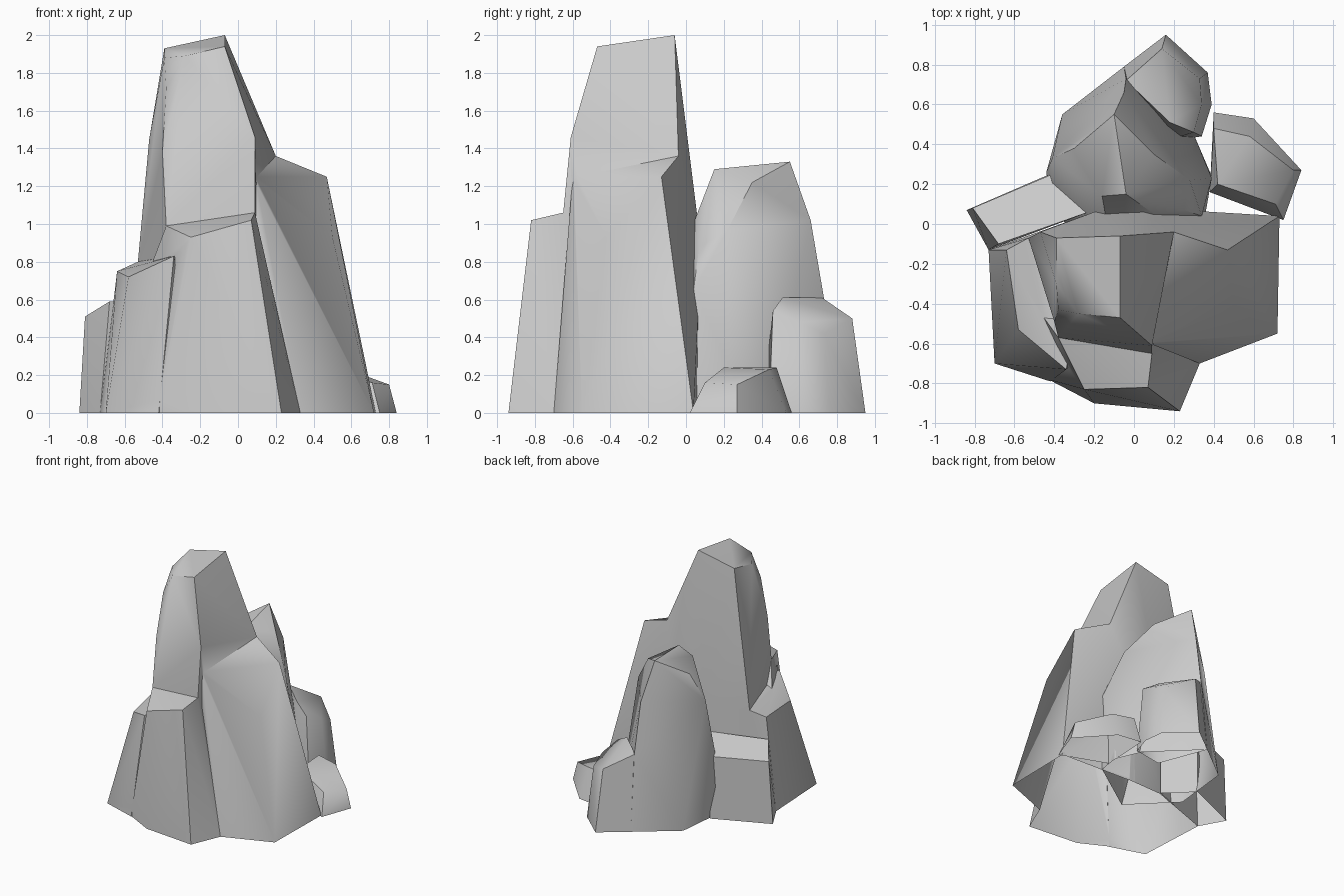
import bpy
import bmesh

default_cube = bpy.data.objects.get("Cube")
if default_cube:
    bpy.data.objects.remove(default_cube, do_unlink=True)

MERGE_ANGLE = 0.06

# Single stone colour
stone = bpy.data.materials.new("stone_grey")
stone.use_nodes = True
stone_colour = (.6, .6, .6, 1)
stone.diffuse_color = stone_colour
for node in stone.node_tree.nodes:
    if node.type == "BSDF_PRINCIPLED":
        node.inputs["Base Color"].default_value = stone_colour
        node.inputs["Roughness"].default_value = .9


def chiselled_block(name, footprint, crown):
    """Wrap a faceted stone around a ground outline and its upper corners."""
    bm = bmesh.new()
    for x, y in footprint:
        bm.verts.new((x, y, 0))
    for corner in crown:
        bm.verts.new(corner)
    bmesh.ops.convex_hull(bm, input=bm.verts[:])
    loose = [vert for vert in bm.verts if not vert.link_faces]
    bmesh.ops.delete(bm, geom=loose, context="VERTS")
    bmesh.ops.recalc_face_normals(bm, faces=bm.faces[:])
    mesh = bpy.data.meshes.new(name)
    bm.to_mesh(mesh)
    bm.free()
    mesh.materials.append(stone)
    block = bpy.data.objects.new(name, mesh)
    bpy.context.collection.objects.link(block)
    return block


def make_active(block):
    bpy.ops.object.select_all(action="DESELECT")
    block.select_set(True)
    bpy.context.view_layer.objects.active = block


def fuse(target, addition):
    """Merge one stone into another and remove the leftover helper."""
    make_active(target)
    union = target.modifiers.new("fuse", "BOOLEAN")
    union.operation = "UNION"
    union.solver = "EXACT"
    union.object = addition
    bpy.ops.object.modifier_apply(modifier=union.name)
    bpy.data.objects.remove(addition, do_unlink=True)


def finish(block, smooth_angle):
    """Open the underside, merge flat facets and soften shallow edges."""
    bm = bmesh.new()
    bm.from_mesh(block.data)
    underside = [face for face in bm.faces
                 if all(abs(vert.co.z) < .001 for vert in face.verts)]
    bmesh.ops.delete(bm, geom=underside, context="FACES")
    bmesh.ops.dissolve_limit(bm, angle_limit=MERGE_ANGLE,
                             verts=bm.verts[:], edges=bm.edges[:])
    bm.to_mesh(block.data)
    bm.free()
    make_active(block)
    bpy.ops.object.shade_smooth_by_angle(angle=smooth_angle)


# Front buttress carrying the ledge
main_peak = chiselled_block(
    "main_peak",
    footprint=[(-.43, -.78), (-.2, -.9), (.23, -.94), (.33, -.7),
               (-.5, -.2), (-.2, .05), (.1, .05)],
    crown=[(-.38, -.57, .99), (.09, -.65, 1.06), (.07, -.82, 1.02),
           (-.25, -.83, .93), (-.46, -.46, .78)])

# Low shoulder on the left
left_shoulder = chiselled_block(
    "left_shoulder",
    footprint=[(-.7, -.7), (-.42, -.79), (-.73, -.13), (-.2, .06),
               (-.2, -.6)],
    crown=[(-.64, -.13, .75), (-.58, -.53, .72), (-.46, -.5, .78),
           (-.34, -.73, .83), (-.53, -.07, .8), (-.3, -.3, .8),
           (-.2, .05, .8)])

# Tall spire rising from the buttress
spire = chiselled_block(
    "spire",
    footprint=[(-.4, -.4), (.1, -.4), (-.2, .06), (.1, .07)],
    crown=[(-.39, -.07, 1.93), (-.07, -.06, 2), (-.07, -.47, 1.94),
           (-.28, -.45, 1.89), (-.39, -.3, 1.88), (-.38, -.43, 1.72),
           (-.4, -.49, 1.38), (.09, -.61, 1.46), (.09, -.65, 1.06),
           (-.38, -.57, .99), (-.47, -.04, 1.45), (-.53, -.07, .8),
           (.2, -.04, 1.36), (.07, .08, .88), (-.2, .06, .8)])

# Broad shoulder falling away to the right
right_shoulder = chiselled_block(
    "right_shoulder",
    footprint=[(.33, -.7), (.72, -.55), (.73, .04), (.05, .07), (.1, -.6)],
    crown=[(.2, -.04, 1.36), (.47, -.13, 1.25), (.22, -.47, 1.2),
           (.5, -.42, .93), (.07, .08, .88), (.08, -.6, 1.25),
           (0, -.1, 1.33)])

for lump in (left_shoulder, spire, right_shoulder):
    fuse(main_peak, lump)

# Low block on the left
left_block = chiselled_block(
    "left_block",
    footprint=[(-.84, .07), (-.73, -.13), (-.2, .07), (-.4, .26)],
    crown=[(-.81, .08, .51), (-.68, -.1, .59), (-.2, .07, .6),
           (-.41, .25, .51)])

# Second peak behind the spire, its foot running under the main peak
rear_peak = chiselled_block(
    "rear_peak",
    footprint=[(-.41, .07), (-.36, .55), (-.05, .79), (.3, .45),
               (.39, .24), (.36, .06), (.28, .02), (-.09, -.25)],
    crown=[(-.1, .55, 1.33), (.1, .35, 1.22), (.28, .22, .97),
           (-.04, .15, 1.29), (-.16, .14, 1.23), (-.3, .38, 1.21),
           (-.41, .33, 1), (-.44, .26, .29), (.25, .07, .88),
           (.1, .05, 1.03), (.34, .04, .65), (.39, .23, .25),
           (-.05, .66, 1.02), (-.04, .73, .61)])

# Stump growing from the back of the second peak
rear_stump = chiselled_block(
    "rear_stump",
    footprint=[(-.05, .79), (.16, .95), (.37, .76), (.39, .6),
               (.34, .44), (.1, .4)],
    crown=[(-.04, .72, .61), (.18, .51, .61), (.14, .88, .5),
           (.33, .73, .42), (.34, .6, .48), (.3, .46, .54)])

# Small boulder on the right
small_boulder = chiselled_block(
    "small_boulder",
    footprint=[(.38, .16), (.75, .02), (.84, .27), (.6, .53), (.4, .56)],
    crown=[(.4, .48, .24), (.42, .2, .24), (.71, .1, .16),
           (.8, .27, .15), (.58, .44, .23)])

finish(main_peak, smooth_angle=.8)
finish(left_block, smooth_angle=.5)
finish(rear_peak, smooth_angle=.6)
finish(rear_stump, smooth_angle=1.1)
finish(small_boulder, smooth_angle=.95)
